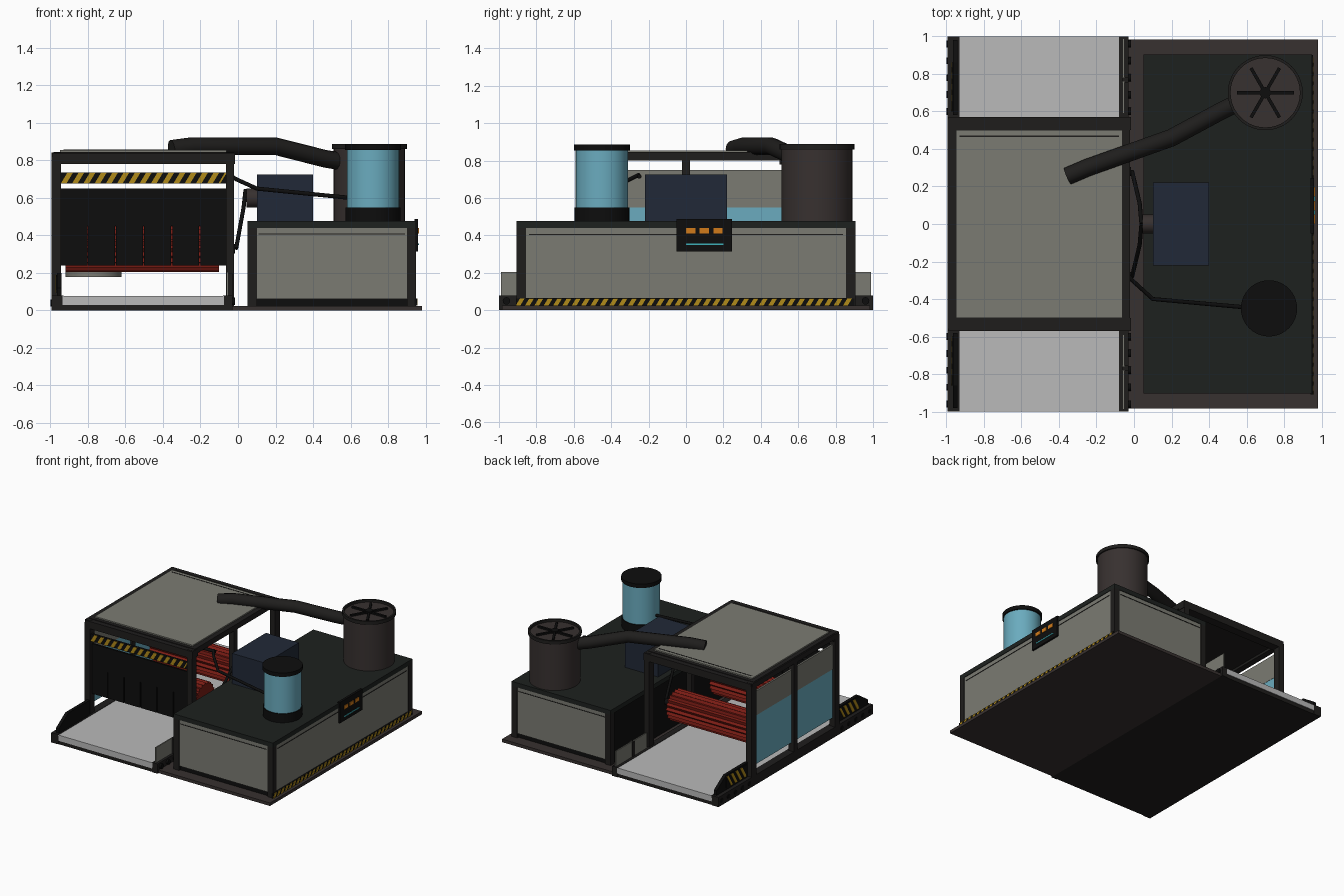
import bpy, bmesh
from math import cos, sin, pi, radians
from mathutils import Vector

if "Cube" in bpy.data.objects:
    bpy.data.objects.remove(bpy.data.objects["Cube"])

mats = {}


def mat(hexcol):
    if hexcol not in mats:
        m = bpy.data.materials.new("paint_" + hexcol)
        rgb = [(int(hexcol[i:i + 2], 16) / 255) ** 2.2 for i in (0, 2, 4)]
        m.diffuse_color = (*rgb, 1)
        m.use_nodes = True
        m.node_tree.nodes["Principled BSDF"].inputs["Base Color"].default_value = m.diffuse_color
        mats[hexcol] = m
    return mats[hexcol]


BLACK, DARK, GREY, BELT = "151515", "242322", "7a7a72", "b8b8b8"
BROWN, BLUE, NAVY, RED = "3a3433", "6aaabd", "262d3a", "7a221b"
YELLOW, ORANGE, CYAN, TOP = "b08a20", "d07a20", "40b0b8", "232624"


def finish(name, bm, color):
    bmesh.ops.recalc_face_normals(bm, faces=bm.faces)
    me = bpy.data.meshes.new(name)
    bm.to_mesh(me)
    bm.free()
    ob = bpy.data.objects.new(name, me)
    bpy.context.collection.objects.link(ob)
    me.materials.append(mat(color))
    return ob


def smooth(ob):
    bpy.ops.object.select_all(action='DESELECT')
    ob.select_set(True)
    bpy.context.view_layer.objects.active = ob
    bpy.ops.object.shade_smooth_by_angle(angle=radians(40))


def box(name, x, y, z, color):
    bm = bmesh.new()
    bmesh.ops.create_cube(bm, size=1)
    for v in bm.verts:
        v.co = [(r[0] + r[1]) / 2 + c * (r[1] - r[0]) for c, r in zip(v.co, (x, y, z))]
    return finish(name, bm, color)


def prism(name, outlines, axis, lo, hi, color):
    """Extrude 2D outlines along axis 'x' (outline = y,z), 'y' (x,z) or 'z' (x,y)."""
    bm = bmesh.new()
    place = {'x': lambda a, b, t: (t, a, b), 'y': lambda a, b, t: (a, t, b),
             'z': lambda a, b, t: (a, b, t)}[axis]
    for pts in outlines:
        low, high = [[bm.verts.new(place(a, b, t)) for a, b in pts] for t in (lo, hi)]
        bm.faces.new(low)
        bm.faces.new(high)
        n = len(pts)
        for i in range(n):
            bm.faces.new((low[i], low[(i + 1) % n], high[(i + 1) % n], high[i]))
    return finish(name, bm, color)


def circle(cx, cy, r, n=40, wobble=0):
    return [(cx + (r - wobble * (i % 2)) * cos(2 * pi * i / n),
             cy + (r - wobble * (i % 2)) * sin(2 * pi * i / n)) for i in range(n)]


def cyl(name, axis, cx, cy, r, lo, hi, color, n=40):
    ob = prism(name, [circle(cx, cy, r, n)], axis, lo, hi, color)
    smooth(ob)
    return ob


def tube(name, pts, r, color):
    cu = bpy.data.curves.new(name, 'CURVE')
    cu.dimensions, cu.bevel_depth, cu.bevel_resolution = '3D', r, 4
    cu.use_fill_caps = True
    sp = cu.splines.new('POLY')
    sp.points.add(len(pts) - 1)
    for p, co in zip(sp.points, pts):
        p.co = (*co, 1)
    ob = bpy.data.objects.new(name, cu)
    bpy.context.collection.objects.link(ob)
    cu.materials.append(mat(color))
    bpy.ops.object.select_all(action='DESELECT')
    ob.select_set(True)
    bpy.context.view_layer.objects.active = ob
    bpy.ops.object.convert(target='MESH')
    smooth(bpy.context.object)


def hazard(name, axis, a0, a1, z0, z1, lo, hi, face, step=0.06):
    """Black strip with slanted yellow stripes on the 'face' side."""
    prism(name, [[(a0, z0), (a1, z0), (a1, z1), (a0, z1)]], axis, lo, hi, BLACK)
    h, count = (z1 - z0) * 0.6, int((a1 - a0 - (z1 - z0) * 0.6) / step)
    stripes = []
    for i in range(count + 1):
        s = a0 + i * step
        e = min(s + step / 2, a1 - h)
        if e > s:
            stripes.append([(s, z0), (e, z0), (e + h, z1), (s + h, z1)])
    t = hi if face > 0 else lo
    prism(name + "_stripes", stripes, axis, min(t, t + face * 0.003), max(t, t + face * 0.003), YELLOW)


# base plates and conveyor
box("base_plate", (-0.03, 0.98), (-0.985, 0.985), (0, 0.025), BROWN)
box("conveyor_bed", (-0.98, -0.03), (-0.995, 0.995), (0, 0.03), DARK)
box("conveyor_belt", (-0.935, -0.075), (-1, 1), (0.03, 0.077), BELT)
box("left_rail", (-0.995, -0.93), (-1, 1), (0, 0.08), DARK)
box("right_rail", (-0.08, -0.03), (-1, 1), (0, 0.08), DARK)

# conveyor end guards and rail bolts
for s, tag in ((-1, "front"), (1, "back")):
    for a, b in ((0.59, 0.76), (0.78, 0.99)):
        box(tag + "_side_guard", (-0.06, -0.05), sorted((s * a, s * b)), (0.08, 0.205), GREY)
    box(tag + "_guard_post", (-0.065, -0.03), sorted((s * 0.755, s * 0.785)), (0.05, 0.2), DARK)
    prism(tag + "_left_guard", [[(s * 0.58, 0.08), (s * 0.98, 0.08), (s * 0.98, 0.12),
                                 (s * 0.86, 0.2), (s * 0.58, 0.2)]], 'x', -0.965, -0.94, BLACK)
    y0, y1 = sorted((s * 0.6, s * 0.86))
    hazard(tag + "_guard_hazard", 'x', y0, y1, 0.095, 0.19, -0.97, -0.965, -1)
    for i in range(5):
        y = s * (0.6 + 0.09 * i)
        cyl(tag + "_rail_bolt", 'x', y, 0.05, 0.02, -0.03, -0.015, BLACK, 12)
        cyl(tag + "_left_rail_bolt", 'x', y, 0.04, 0.018, -1.0, -0.99, BLACK, 12)

# wash tunnel frame: posts, beams, roof
for x0, x1 in ((-0.995, -0.945), (-0.065, -0.02)):
    for y in (-0.54, 0, 0.54):
        w = 0.022 if y == 0 else 0.03
        box("tunnel_post", (x0, x1), (y - w, y + w), (0, 0.82), DARK)
    box("roof_side_beam", (x0, x1), (-0.56, 0.56), (0.80, 0.842), DARK)
for s in (-1, 1):
    box("roof_end_beam", (-0.99, -0.015), sorted((s * 0.5, s * 0.57)), (0.78, 0.84), DARK)
box("roof_rim", (-0.985, -0.02), (-0.53, 0.53), (0.82, 0.845), DARK)
box("roof_panel", (-0.95, -0.06), (-0.5, 0.5), (0.845, 0.855), GREY)
box("roof_seam", (-0.93, -0.08), (0.465, 0.472), (0.853, 0.857), DARK)

# left wall: upper panels and glass
for y0, y1 in ((-0.51, -0.022), (0.022, 0.51)):
    box("wall_panel", (-0.975, -0.96), (y0, y1), (0.55, 0.75), GREY)
    box("wall_window", (-0.973, -0.962), (y0, y1), (0.15, 0.55), BLUE)

# front hazard bar and strip curtain
hazard("front_hazard_bar", 'y', -0.945, -0.06, 0.677, 0.735, -0.56, -0.54, -1)
box("curtain_header", (-0.945, -0.06), (-0.545, -0.53), (0.45, 0.65), BLACK)
for i in range(6):
    x0 = max(-0.945 + 0.15 * i - 0.005 * (i > 0), -0.945)
    box("curtain_strip", (x0, min(x0 + 0.143, -0.06)), (-0.545, -0.533), (0.24, 0.45), BLACK)

# rotating brushes with ridged bristles, and spinning disc
for y in (-0.28, 0.28):
    prism("brush_roller", [circle(y, 0.33, 0.125, 40, 0.016)], 'x', -0.92, -0.10, RED)
    cyl("brush_axle", 'x', y, 0.33, 0.025, -0.97, -0.015, BLACK, 16)
    tube("drive_arm", [(0.04, 0, 0.64), (0.03, y * 0.4, 0.55), (-0.01, y, 0.33)], 0.011, BLACK)
cyl("spinning_disc", 'z', -0.77, 0, 0.15, 0.178, 0.23, GREY)
tube("spray_bar", [(-0.93, -0.25, 0.715), (-0.03, -0.25, 0.715)], 0.012, BLACK)

# machine cabinet with framed panels
box("cabinet_body", (0.06, 0.94), (-0.89, 0.89), (0.025, 0.46), BLACK)
box("cabinet_top", (0.05, 0.95), (-0.905, 0.905), (0.44, 0.477), TOP)
for x in (0.05, 0.90):
    for y in (-0.905, 0.855):
        box("cabinet_corner", (x, x + 0.05), (y, y + 0.05), (0.025, 0.46), DARK)
for s in (-1, 1):
    y0, y1 = sorted((s * 0.88, s * 0.9))
    box("cabinet_end_panel", (0.1, 0.9), (y0, y1), (0.06, 0.44), GREY)
    y0, y1 = sorted((s * 0.895, s * 0.903))
    box("end_panel_trim", (0.11, 0.89), (y0, y1), (0.405, 0.41), DARK)
box("cabinet_side_panel", (0.93, 0.945), (-0.86, 0.86), (0.065, 0.44), GREY)
box("side_panel_trim", (0.94, 0.948), (-0.84, 0.84), (0.403, 0.408), DARK)
hazard("side_hazard_strip", 'x', -0.91, 0.9, 0.026, 0.063, 0.94, 0.955, 1, 0.05)

# control panel
box("control_panel", (0.94, 0.96), (-0.05, 0.245), (0.315, 0.487), BLACK)
for y in (0.0, 0.073, 0.146):
    box("control_button", (0.955, 0.966), (y, y + 0.05), (0.41, 0.44), ORANGE)
box("control_display_line", (0.955, 0.964), (0, 0.2), (0.348, 0.356), CYAN)

# motor and drive shaft
box("motor_housing", (0.1, 0.4), (-0.22, 0.22), (0.47, 0.725), NAVY)
cyl("motor_shaft", 'x', 0, 0.6, 0.05, 0.045, 0.11, BROWN, 24)

# water tank and hose
cyl("tank_base", 'z', 0.72, -0.45, 0.147, 0.47, 0.55, BLACK)
cyl("tank_glass", 'z', 0.72, -0.45, 0.14, 0.55, 0.855, BLUE)
cyl("tank_cap", 'z', 0.72, -0.45, 0.15, 0.855, 0.887, BLACK)
tube("tank_hose", [(0.6, -0.445, 0.6), (0.1, -0.4, 0.65), (-0.01, -0.3, 0.70), (-0.05, -0.25, 0.725)], 0.011, BLACK)

# extraction drum with rim, fan and duct
cyl("fan_drum", 'z', 0.7, 0.7, 0.19, 0.47, 0.868, BROWN)
rim = [(0.185, 0.86), (0.2, 0.86), (0.2, 0.888), (0.185, 0.888)]
bm = bmesh.new()
vs = [bm.verts.new((r, 0, z)) for r, z in rim]
es = [bm.edges.new((vs[i], vs[(i + 1) % 4])) for i in range(4)]
bmesh.ops.spin(bm, geom=vs + es, cent=(0, 0, 0), axis=(0, 0, 1), angle=2 * pi, steps=40, use_merge=True)
bmesh.ops.remove_doubles(bm, verts=bm.verts, dist=0.0005)
ring = finish("fan_rim", bm, DARK)
ring.location = (0.7, 0.7, 0)
smooth(ring)
cyl("fan_hub", 'z', 0.7, 0.7, 0.03, 0.865, 0.888, BLACK, 20)
for i in range(6):
    blade = box("fan_blade", (0.02, 0.152), (-0.009, 0.009), (0.867, 0.882), BLACK)
    blade.location = (0.7, 0.7, 0)
    blade.rotation_euler.z = i * pi / 3
tube("extraction_duct", [(-0.355, 0.255, 0.862), (-0.25, 0.3, 0.876), (0.2, 0.46, 0.876),
                         (0.46, 0.6, 0.81), (0.6, 0.67, 0.785)], 0.047, DARK)
